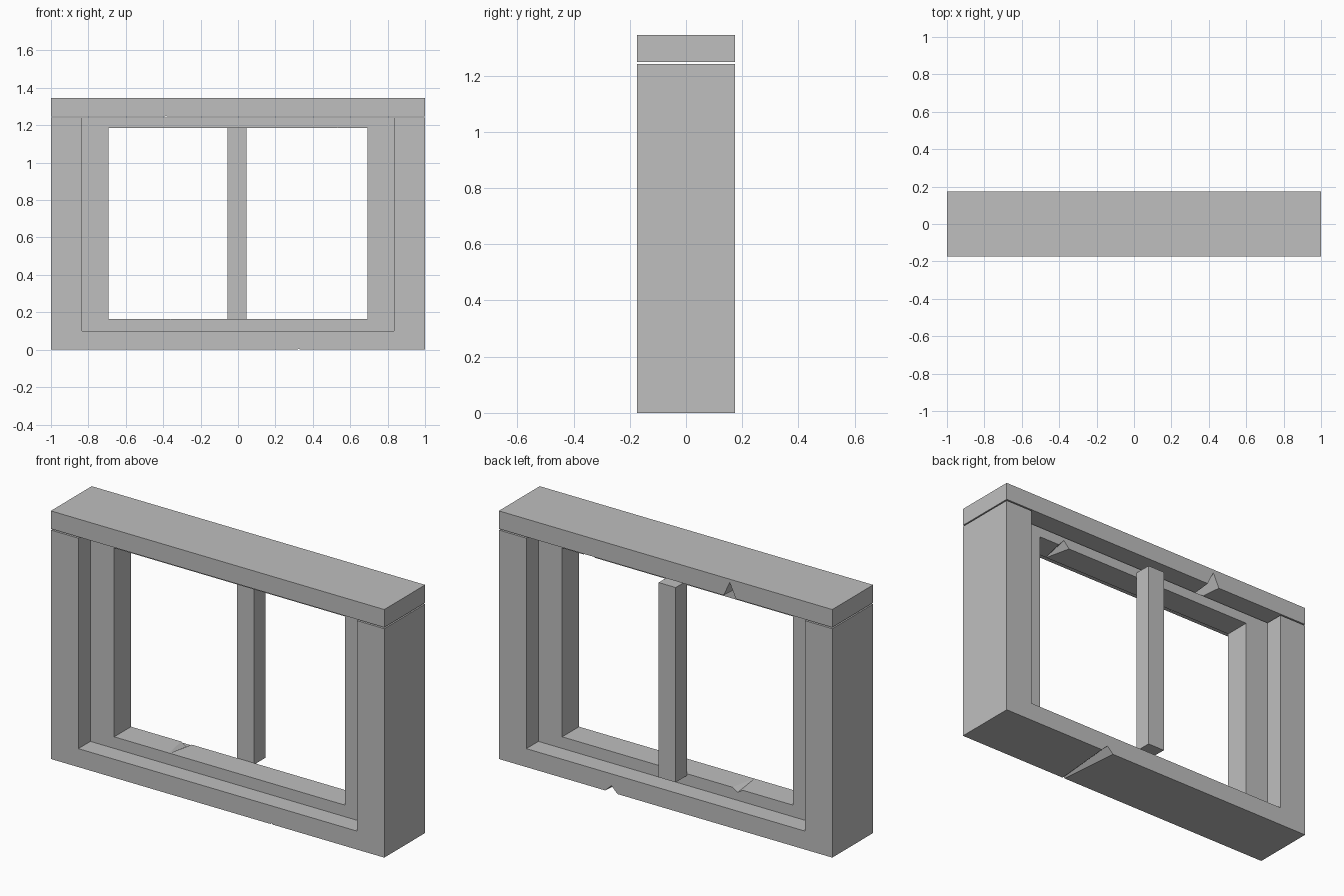
import bpy
import bmesh

if "Cube" in bpy.data.objects:
    bpy.data.objects.remove(bpy.data.objects["Cube"], do_unlink=True)

stone = bpy.data.materials.new("plain grey")
stone.use_nodes = True
GREY = (0.52, 0.52, 0.52, 1)
stone.diffuse_color = GREY
stone.node_tree.nodes["Principled BSDF"].inputs["Base Color"].default_value = GREY


def finish(name, bm):
    bmesh.ops.recalc_face_normals(bm, faces=bm.faces)
    mesh = bpy.data.meshes.new(name)
    bm.to_mesh(mesh)
    bm.free()
    mesh.materials.append(stone)
    obj = bpy.data.objects.new(name, mesh)
    bpy.context.collection.objects.link(obj)
    return obj


def slab(name, outline, y0, y1):
    """Extrude an x-z outline from y0 to y1."""
    bm = bmesh.new()
    face = bm.faces.new([bm.verts.new((x, y0, z)) for x, z in outline])
    ext = bmesh.ops.extrude_face_region(bm, geom=[face])["geom"]
    verts = [v for v in ext if isinstance(v, bmesh.types.BMVert)]
    bmesh.ops.translate(bm, verts=verts, vec=(0, y1 - y0, 0))
    return finish(name, bm)


def rect(x0, x1, z0, z1):
    return [(x0, z0), (x1, z0), (x1, z1), (x0, z1)]


def notch(x, z, back, tip, width, height):
    """Wedge-shaped chip, widest at the back and tapering to the front."""
    over = 0.02 if height > 0 else -0.02
    half = width / 2 * (1 + over / height)
    bm = bmesh.new()
    y = back + 0.005
    a, b, c, d = [bm.verts.new(p) for p in (
        (x - half, y, z - over), (x + half, y, z - over),
        (x, y, z + height), (x, tip, z))]
    for tri in ((a, b, c), (a, b, d), (b, c, d), (c, a, d)):
        bm.faces.new(tri)
    return finish("notch_cutter", bm)


def cut(obj, *cutters):
    """Subtract the cutters, then discard them."""
    bpy.context.view_layer.objects.active = obj
    for cutter in cutters:
        cutter.hide_render = True
        mod = obj.modifiers.new("cut", "BOOLEAN")
        mod.operation = "DIFFERENCE"
        mod.solver = "EXACT"
        mod.object = cutter
        bpy.ops.object.modifier_apply(modifier=mod.name)
        bpy.data.objects.remove(cutter, do_unlink=True)


D = 0.175    # half depth of the outer frame
I = 0.072    # half depth of the inner frame
W = 0.835    # half width of the outer opening
TOP = 1.241  # top of the jambs

# Outer frame: sill and two jambs in one piece
outer = slab("outer_frame", [(-1, 0), (1, 0), (1, TOP), (W, TOP), (W, 0.1),
                             (-W, 0.1), (-W, TOP), (-1, TOP)], -D, D)
cut(outer, notch(0.325, 0, D, -0.25, 0.075, 0.036))

# Lintel, with a hairline gap beneath it
lintel = slab("lintel", rect(-1, 1, 1.248, 1.345), -D, D)
cut(lintel, notch(-0.385, 1.248, D, -0.2, 0.075, 0.08))

# Inner frame, set back from both faces
inner = slab("inner_frame", rect(-W, W, 0.1, TOP), -I, I)
cut(inner,
    slab("opening_cutter", rect(-0.692, 0.692, 0.163, 1.186), -D, D),
    notch(0.53, 1.186, I, -0.08, 0.07, 0.038),
    notch(-0.36, 0.163, I, -0.08, 0.066, -0.02))

# Upright bar against the back of the inner frame
slab("centre_bar", rect(-0.057, 0.045, 0.154, 1.21), I, 0.17)
